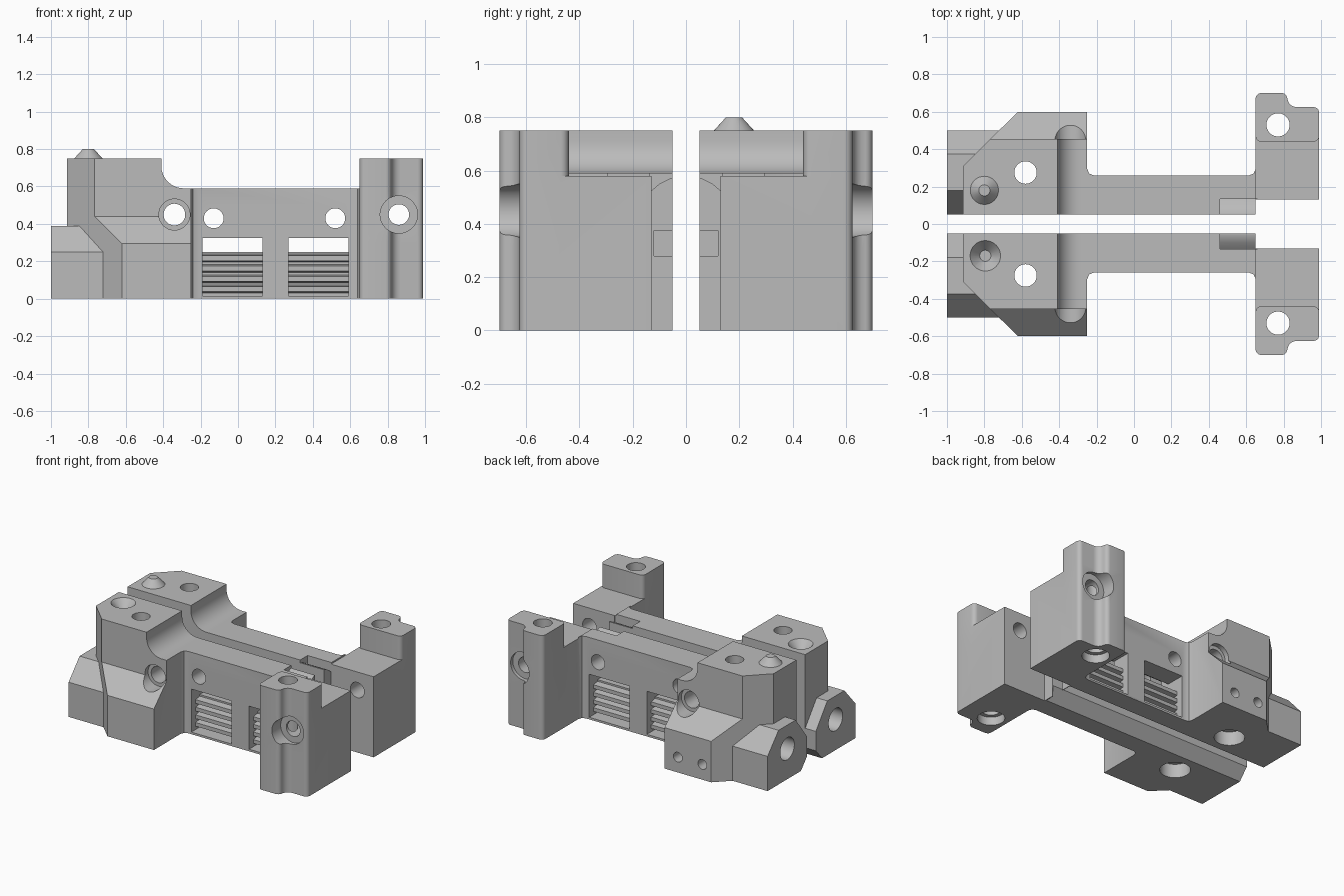
import bpy, bmesh, math
from mathutils import Vector

if "Cube" in bpy.data.objects:
    bpy.data.objects.remove(bpy.data.objects["Cube"])

grey = bpy.data.materials.new("plain grey")
grey.use_nodes = True
grey.diffuse_color = (0.5, 0.5, 0.5, 1)
grey.node_tree.nodes["Principled BSDF"].inputs["Base Color"].default_value = (0.5, 0.5, 0.5, 1)


def finish(name, bm):
    bmesh.ops.recalc_face_normals(bm, faces=bm.faces)
    mesh = bpy.data.meshes.new(name)
    bm.to_mesh(mesh)
    bm.free()
    mesh.materials.append(grey)
    ob = bpy.data.objects.new(name, mesh)
    bpy.context.collection.objects.link(ob)
    return ob


def prism(name, axis, profile, lo, hi):
    """Extrude a 2D profile along an axis; the profile uses the other two axes in order."""
    place = {"x": lambda a, b, t: (t, a, b),
             "y": lambda a, b, t: (a, t, b),
             "z": lambda a, b, t: (a, b, t)}[axis]
    bm = bmesh.new()
    face = bm.faces.new([bm.verts.new(place(a, b, lo)) for a, b in profile])
    step = Vector(place(0, 0, hi - lo))
    extruded = bmesh.ops.extrude_face_region(bm, geom=[face], use_keep_orig=True)["geom"]
    for v in extruded:
        if isinstance(v, bmesh.types.BMVert):
            v.co += step
    return finish(name, bm)


def rect(a0, b0, a1, b1):
    return [(a0, b0), (a1, b0), (a1, b1), (a0, b1)]


def arc(a, b, r, start, end, n=8):
    angles = [math.radians(start + (end - start) * i / n) for i in range(n + 1)]
    return [(a + r * math.cos(t), b + r * math.sin(t)) for t in angles]


def rod(axis, a, b, r, lo, hi):
    return prism("cutter", axis, arc(a, b, r, 0, 352.5, 47), lo, hi)


def cone(name, x, y, r0, r1, z0, z1):
    bm = bmesh.new()
    bmesh.ops.create_cone(bm, cap_ends=True, segments=32, radius1=r0, radius2=r1, depth=z1 - z0)
    bmesh.ops.translate(bm, verts=bm.verts, vec=(x, y, (z0 + z1) / 2))
    return finish(name, bm)


def combine(ob, others, operation):
    for other in others:
        mod = ob.modifiers.new("combine", "BOOLEAN")
        mod.operation, mod.solver, mod.object = operation, "EXACT", other
        bpy.context.view_layer.objects.active = ob
        bpy.ops.object.modifier_apply(modifier=mod.name)
        bpy.data.objects.remove(other)


# Tower with a fillet running down to the bar, sloped shoulder and corner cut
body = prism("back_half", "y",
             [(-.915, 0), (-.25, 0), (-.25, .59)] + arc(-.29, .71, .12, 270, 180)
             + [(-.41, .75), (-.915, .75)], .05, .6)
combine(body, [
    prism("shoulder", "x", [(.455, .9), (.455, .44), (.7, .195), (.7, .9)], -1.1, 0),
    prism("corner", "z", [(-.975, .25), (-.57, .65), (-.975, .65)], -.1, .9),
], "DIFFERENCE")

# Side ear, ribbed bar and far block with its column
ear = prism("ear", "x", [(.05, 0), (.5, 0), (.5, .25), (.375, .39), (.18, .39), (.05, .22)], -1, -.7)
bar = prism("bar", "z", [(-.26, .05), (.65, .05), (.65, .295), (.64, .27), (.615, .26),
                         (-.215, .26), (-.24, .27), (-.25, .295), (-.26, .295)], 0, .59)
outer = ([(.99, .595)] + arc(.96, .595, .03, 10, 90, 4) + arc(.87, .675, .05, 270, 180, 5)
         + arc(.79, .67, .03, 0, 90, 5) + arc(.68, .67, .03, 90, 180, 5))
block = prism("block", "z", [(.645, .13), (.99, .13)] + outer + [(.65, .25), (.645, .25)], 0, .58)
column = prism("column", "z", arc(.68, .47, .03, 180, 270, 4) + arc(.96, .47, .03, 270, 360, 4)
               + outer, .3, .75)
combine(body, [ear, bar, block, column], "UNION")

# Ribbed window section, open above the ribs
ribs = []
for i in range(4):
    z = .03 + i * .055
    ribs += [(.165, z), (.21, z + .008), (.21, z + .035), (.165, z + .043)]
window = [(.4, .015), (.165, .015)] + ribs + [(.165, .25), (0, .25), (0, .325), (.4, .325)]

# Windows, belt channel, inner pocket, lower chamfer and bores
cutters = [prism("window", "x", window, x, x + .32) for x in (-.19, .27)]
cutters += [
    prism("channel", "x", rect(0, .28, .12, .375), -.19, .66),
    prism("pocket", "x", [(0, .57), (.06, .57), (.1, .55), (.135, .52), (.135, .7), (0, .7)], .46, .66),
    prism("chamfer", "x", [(.0325, .1), (.1375, -.02), (.0325, -.02)], -1.1, .645),
    rod("x", .275, .22, .08, -1.1, -.72),
    rod("y", -.34, .45, .058, 0, .8),
    rod("y", -.34, .45, .083, .42, .8),
    rod("y", .86, .45, .055, 0, .8),
    rod("y", .86, .45, .1, .6, .8),
    rod("z", -.58, .275, .06, -.1, .9),
    rod("z", -.58, .275, .1, -.1, .1),
    rod("z", .77, .53, .062, -.1, .9),
    rod("z", .77, .53, .09, -.1, .06),
]
cutters += [rod("y", x, .43, .053, 0, .4) for x in (-.13, .52)]
combine(body, cutters, "DIFFERENCE")

# Mirrored front half with a conical socket
bm = bmesh.new()
bm.from_mesh(body.data)
bmesh.ops.scale(bm, verts=bm.verts, vec=(1, -1, 1))
bmesh.ops.reverse_faces(bm, faces=bm.faces)
front = finish("front_half", bm)
combine(front, [cone("socket", -.795, -.17, .03, .09, .69, .76)], "DIFFERENCE")

# Small screw holes and locating peg on the back half
combine(body, [rod("y", x, .11, .035, .45, .7) for x in (-.355, -.55)], "DIFFERENCE")
peg = cone("locating_peg", -.8, .18, .08, .03, .745, .8)

for ob in (body, front, peg):
    bpy.ops.object.select_all(action="DESELECT")
    ob.select_set(True)
    bpy.context.view_layer.objects.active = ob
    bpy.ops.object.shade_smooth_by_angle(angle=math.radians(30))
